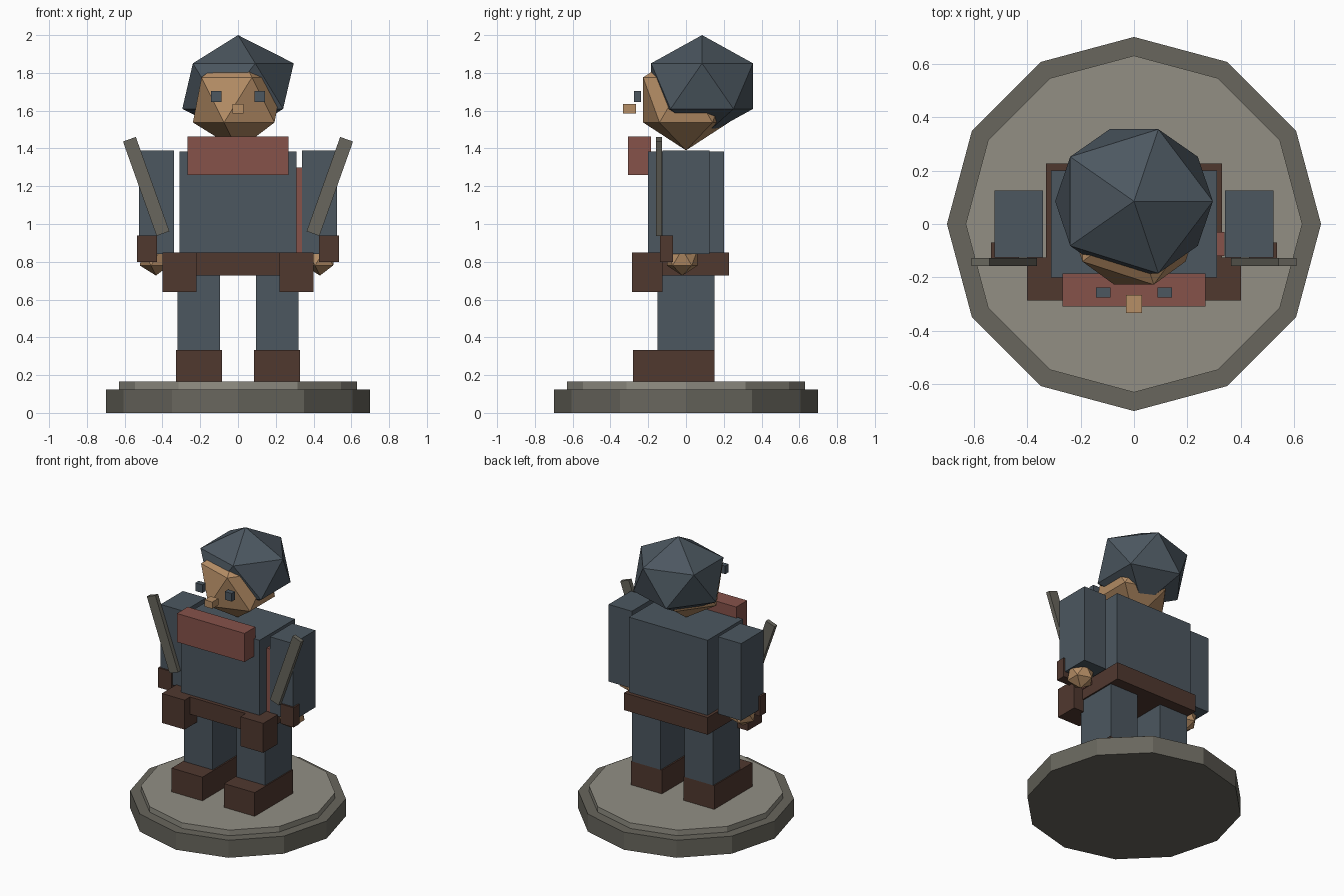
import bpy
import math
from mathutils import Matrix

default = bpy.data.objects.get("Cube")
if default:
    bpy.data.objects.remove(default, do_unlink=True)


def material(name, rgb):
    """Flat material from 0-255 display values."""
    lin = [((c / 255 + 0.055) / 1.055) ** 2.4 for c in rgb] + [1.0]
    mat = bpy.data.materials.new(name)
    mat.use_nodes = True
    mat.diffuse_color = lin
    bsdf = mat.node_tree.nodes["Principled BSDF"]
    bsdf.inputs["Base Color"].default_value = lin
    bsdf.inputs["Roughness"].default_value = 0.9
    return mat


CLOTH = material("slate_cloth", (76, 87, 96))
LEATHER = material("brown_leather", (80, 56, 47))
RED = material("faded_red", (134, 82, 74))
SKIN = material("tan_skin", (182, 142, 102))
STONE = material("pale_stone", (146, 143, 132))
DARK = material("dark_stone", (104, 102, 93))


def finish(name, mat):
    obj = bpy.context.object
    obj.name = obj.data.name = name
    obj.data.materials.append(mat)
    return obj


def box(name, mat, x, y, z):
    """Box spanning the (low, high) pair on each axis."""
    bpy.ops.mesh.primitive_cube_add(size=1)
    obj = finish(name, mat)
    spans = (x, y, z)
    size = [hi - lo for lo, hi in spans]
    centre = [(hi + lo) / 2 for lo, hi in spans]
    obj.data.transform(Matrix.Diagonal(size + [1]))
    obj.location = centre
    return obj


def pair(name, mat, x, y, z):
    """Left and right copies of a box given on the +x side."""
    box("left_" + name, mat, x, y, z)
    box("right_" + name, mat, (-x[1], -x[0]), y, z)


def ball(name, mat, centre, radii):
    """Twenty-sided faceted ball."""
    bpy.ops.mesh.primitive_ico_sphere_add(subdivisions=1, radius=1)
    obj = finish(name, mat)
    obj.data.transform(Matrix.Diagonal(list(radii) + [1]))
    obj.location = centre
    return obj


def disc(name, mat, radius, low, high):
    bpy.ops.mesh.primitive_cylinder_add(
        vertices=12, radius=radius, depth=high - low,
        location=(0, 0, (low + high) / 2))
    return finish(name, mat)


# Display base
disc("base_rim", DARK, 0.7, 0, 0.125)
disc("base_top", STONE, 0.63, 0.125, 0.165)

# Legs and boots
pair("boot", LEATHER, (0.085, 0.328), (-0.28, 0.15), (0.165, 0.334))
pair("leg", CLOTH, (0.095, 0.32), (-0.15, 0.15), (0.334, 0.75))

# Torso, belt and pouches
box("torso", CLOTH, (-0.31, 0.31), (-0.2, 0.2), (0.8, 1.385))
box("belt", LEATHER, (-0.33, 0.33), (-0.227, 0.227), (0.727, 0.85))
pair("pouch", LEATHER, (0.22, 0.4), (-0.287, -0.125), (0.64, 0.85))

# Neck scarf and side sash
box("scarf", RED, (-0.267, 0.267), (-0.308, -0.185), (1.26, 1.464))
box("side_sash", RED, (0.29, 0.338), (-0.12, -0.03), (0.8, 1.3))

# Arms and cuffs
pair("arm", CLOTH, (0.34, 0.523), (-0.125, 0.125), (0.84, 1.39))
pair("cuff", LEATHER, (0.43, 0.535), (-0.137, -0.07), (0.8, 0.94))

# Hands and blades
for side, s in (("left", 1), ("right", -1)):
    ball(side + "_hand", SKIN, (s * 0.434, -0.02, 0.823), (0.096,) * 3)
    blade = box(side + "_blade", DARK,
                (-0.036, 0.036), (-0.015, 0.015), (-0.265, 0.265))
    blade.location = (s * 0.486, -0.143, 1.199)
    blade.rotation_euler.y = s * math.radians(19.6)

# Head, hair and face
ball("head", SKIN, (0, 0, 1.657), (0.267,) * 3)
ball("hair", CLOTH, (0, 0.085, 1.73), (0.33, 0.317, 0.27))
pair("eye", CLOTH, (0.088, 0.143), (-0.275, -0.238), (1.645, 1.703))
box("nose", SKIN, (-0.03, 0.03), (-0.333, -0.265), (1.586, 1.634))
